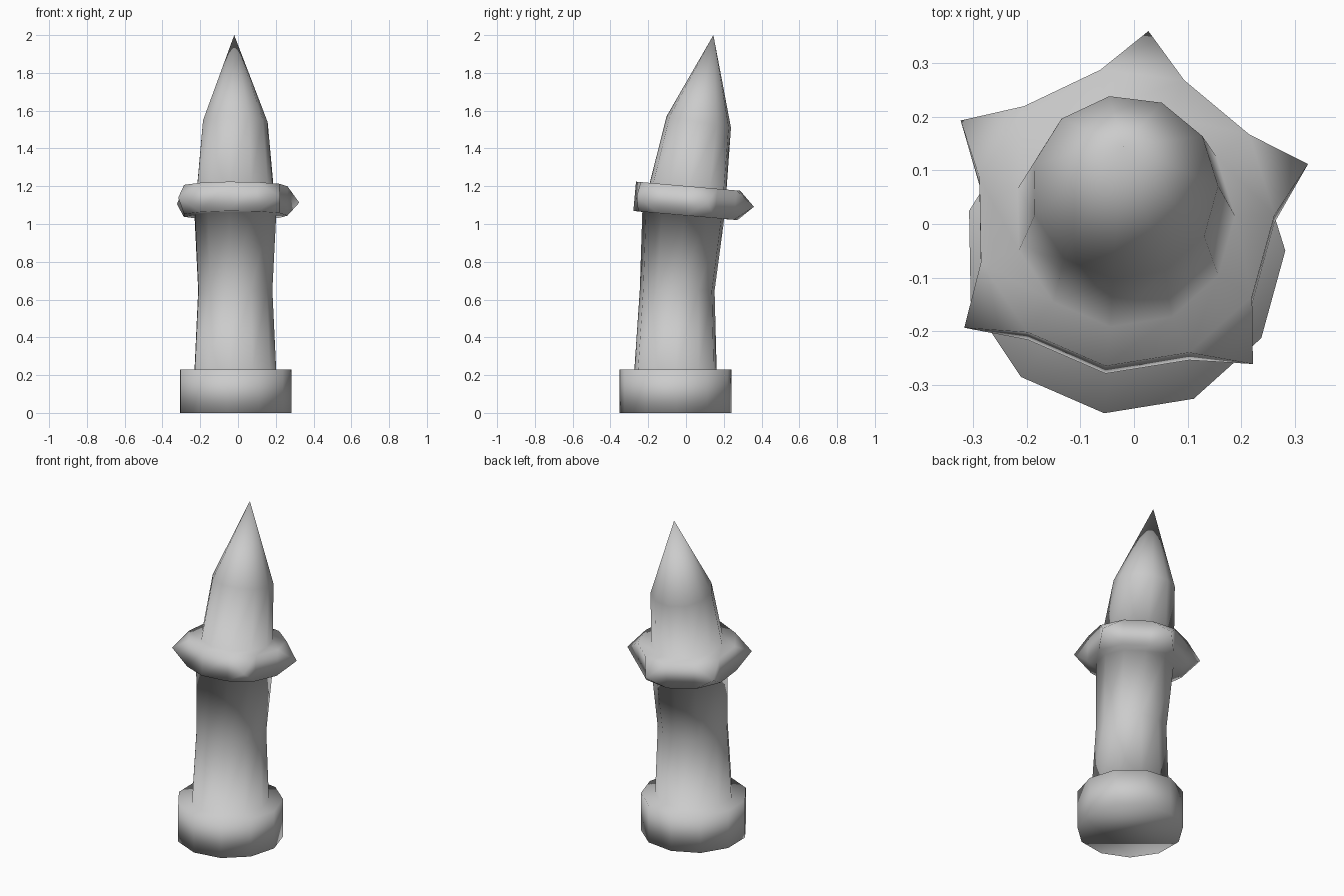
import bpy
import bmesh
from math import cos, sin, radians, tau
from mathutils import Vector, Matrix

cube = bpy.data.objects.get("Cube")
if cube:
    bpy.data.objects.remove(cube, do_unlink=True)

SIDES = 11
START = radians(1)
X = -0.018

grey = bpy.data.materials.new("stone grey")
grey.use_nodes = True
colour = (0.6, 0.6, 0.6, 1)
grey.diffuse_color = colour
grey.node_tree.nodes["Principled BSDF"].inputs["Base Color"].default_value = colour

bm = bmesh.new()


def add_ring(radius, y, z, tilt=0):
    """A ring of vertices, leaning back by tilt degrees."""
    lean = Matrix.Rotation(-radians(tilt), 3, "X")
    centre = Vector((X, y, z))
    angles = [START + tau * i / SIDES for i in range(SIDES)]
    return [bm.verts.new(centre + lean @ Vector((radius * cos(a), radius * sin(a), 0)))
            for a in angles]


def bridge(low, high):
    return [bm.faces.new((low[i], low[(i + 1) % SIDES],
                          high[(i + 1) % SIDES], high[i])) for i in range(SIDES)]


# Base, waisted column, collar and leaning spire: radius, y, z, tilt
sections = [
    (0.30, -0.055, 0.0, 0), (0.30, -0.055, 0.23, 0),
    (0.22, -0.055, 0.23, 0), (0.20, -0.046, 0.65, 1),
    (0.22, -0.014, 1.045, 5), (0.28, -0.002, 1.045, 5),
    (0.28, 0.012, 1.20, 5), (0.206, 0.012, 1.20, 5),
    (0.175, 0.068, 1.54, 10),
]
rings = [add_ring(*s) for s in sections]
bands = [bridge(a, b) for a, b in zip(rings, rings[1:])]
bm.faces.new(rings[0][::-1])

# Pointed tip of the spire
tip = bm.verts.new((-0.02, 0.145, 2.0))
for i in range(SIDES):
    bm.faces.new((rings[-1][i], rings[-1][(i + 1) % SIDES], tip))

# Five spikes pulled out of the collar sides
spiked = [bands[5][i] for i in (0, 2, 4, 6, 9)]
for face in spiked:
    face.normal_update()
    point = face.calc_center_median() + face.normal * 0.09
    corners = list(face.verts)
    bm.faces.remove(face)
    spike = bm.verts.new(point)
    for a, b in zip(corners, corners[1:] + corners[:1]):
        bm.faces.new((a, b, spike))

bmesh.ops.recalc_face_normals(bm, faces=bm.faces)
for face in bm.faces:
    face.smooth = True

mesh = bpy.data.meshes.new("collared_spire")
bm.to_mesh(mesh)
bm.free()
mesh.materials.append(grey)
spire = bpy.data.objects.new("collared_spire", mesh)
bpy.context.collection.objects.link(spire)
